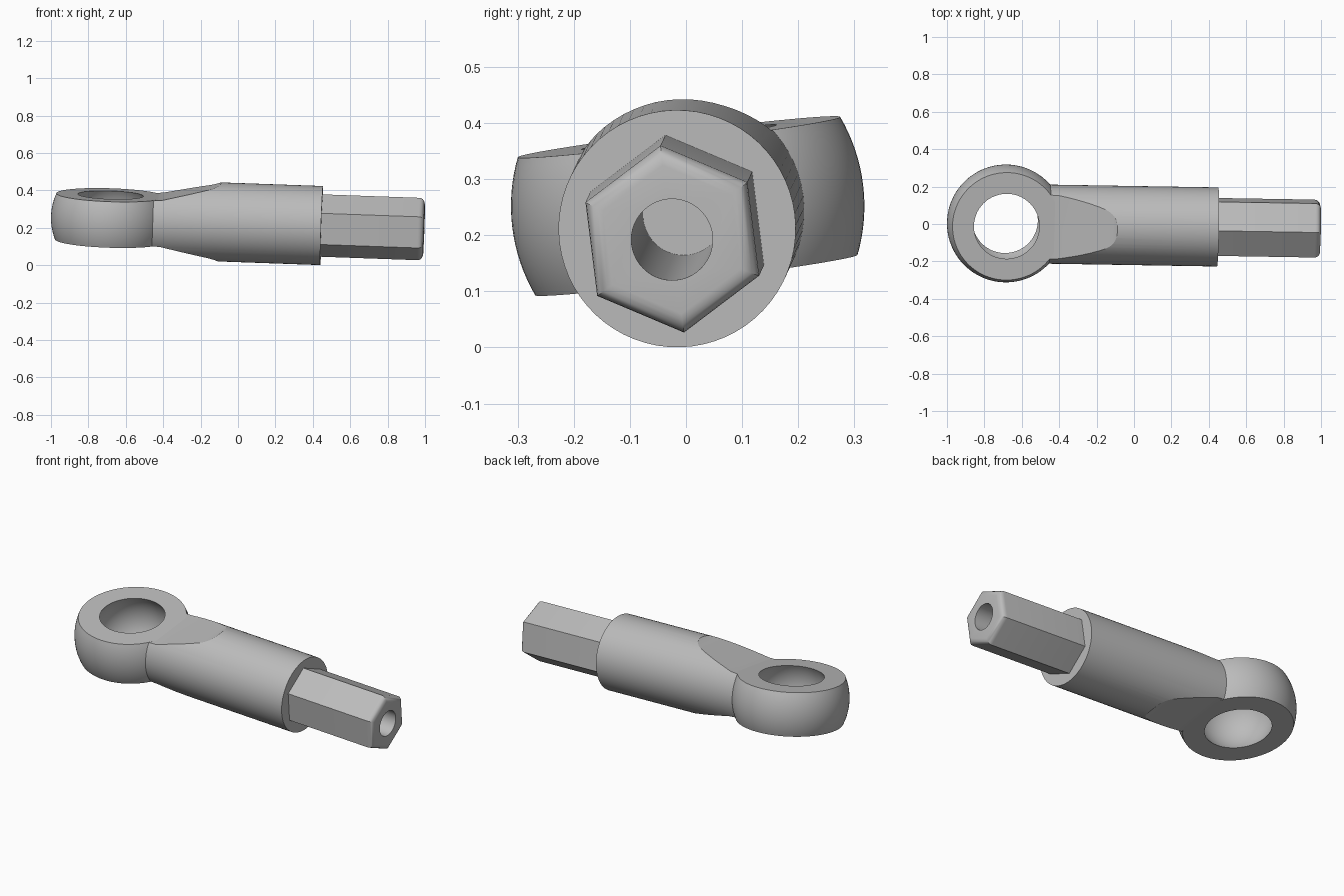
import bpy, bmesh
from math import pi, sin, cos, asin
from mathutils import Matrix, Vector

if "Cube" in bpy.data.objects:
    bpy.data.objects.remove(bpy.data.objects["Cube"], do_unlink=True)

BALL_R, SOCKET_R, HALF = 0.315, 0.2145, 0.124   # eye sphere, socket sphere, half thickness
SHAFT_R, HEX_R, BORE_R = 0.2115, 0.168, 0.0725
SHAFT_START, SHAFT_END, TIP = 0.225, 1.133, 1.681

# The whole part lies slightly rolled, pitched and turned about the eye centre
POSE = (Matrix.Translation((-0.685, 0.003, 0.252)) @ Matrix.Rotation(-0.0166, 4, 'Z')
        @ Matrix.Rotation(0.0356, 4, 'Y') @ Matrix.Rotation(0.124, 4, 'X'))

steel = bpy.data.materials.new("grey_steel")
steel.use_nodes = True
GREY = (0.5, 0.5, 0.5, 1)
steel.diffuse_color = GREY
steel.node_tree.nodes["Principled BSDF"].inputs["Base Color"].default_value = GREY


def make_object(name, bm):
    bmesh.ops.recalc_face_normals(bm, faces=bm.faces)
    mesh = bpy.data.meshes.new(name)
    bm.to_mesh(mesh)
    bm.free()
    mesh.materials.append(steel)
    obj = bpy.data.objects.new(name, mesh)
    bpy.context.collection.objects.link(obj)
    obj.matrix_world = POSE
    return obj


def prism(outline, offset):
    bm = bmesh.new()
    face = bm.faces.new([bm.verts.new(p) for p in outline])
    made = bmesh.ops.extrude_face_region(bm, geom=[face], use_keep_orig=True)["geom"]
    verts = [g for g in made if isinstance(g, bmesh.types.BMVert)]
    bmesh.ops.translate(bm, verts=verts, vec=offset)
    return bm


def ring(x, radius, sides):
    # First corner points straight up
    return [(x, radius * sin(2 * pi * i / sides), radius * cos(2 * pi * i / sides))
            for i in range(sides)]


def boolean(obj, cutter, operation):
    mod = obj.modifiers.new("cut", 'BOOLEAN')
    mod.object, mod.operation, mod.solver = cutter, operation, 'EXACT'
    bpy.context.view_layer.update()
    mesh = bpy.data.meshes.new_from_object(
        obj.evaluated_get(bpy.context.evaluated_depsgraph_get()))
    obj.modifiers.clear()
    obj.data = mesh


def smooth(obj):
    bpy.ops.object.select_all(action='DESELECT')
    obj.select_set(True)
    bpy.context.view_layer.objects.active = obj
    bpy.ops.object.shade_smooth_by_angle(angle=0.5)


def arc(radius, steps):
    # Sphere profile between the two flat faces of the eye
    limit = asin(HALF / radius)
    angles = [limit * (2 * i / steps - 1) for i in range(steps + 1)]
    return [Vector((radius * cos(a), 0, radius * sin(a))) for a in angles]


# Eye: spherical outside, spherical socket, flat top and bottom
bm = bmesh.new()
profile = arc(BALL_R, 16) + arc(SOCKET_R, 16)[::-1]
verts = [bm.verts.new(p) for p in profile]
edges = [bm.edges.new((verts[i - 1], verts[i])) for i in range(len(verts))]
bmesh.ops.spin(bm, geom=verts + edges, cent=(0, 0, 0), axis=(0, 0, 1),
               angle=2 * pi, steps=96, use_merge=True)
bmesh.ops.remove_doubles(bm, verts=bm.verts, dist=0.0001)
eye = make_object("eye", bm)

# Round shaft, flattened above and below towards the eye
shaft = make_object("shaft", prism(ring(SHAFT_START, SHAFT_R, 64),
                                   (SHAFT_END - SHAFT_START, 0, 0)))
upper = [(0.2, 0.121), (0.275, 0.125), (0.53, 0.184), (0.55, 0.19),
         (0.57, 0.198), (0.585, 0.207), (0.6, 0.22), (1.3, 0.22)]
outline = upper + [(x, -z) for x, z in reversed(upper)]
wedge = make_object("wedge_cutter", prism([(x, -0.4, z) for x, z in outline], (0, 0.8, 0)))
boolean(shaft, wedge, 'INTERSECT')

# Hexagonal shank with a rounded end
bm = prism(ring(1.1, HEX_R, 6), (TIP - 1.1, 0, 0))
end_edges = [e for e in bm.edges if all(v.co.x > TIP - 0.01 for v in e.verts)]
bmesh.ops.bevel(bm, geom=end_edges, offset=0.03, segments=5, profile=0.5, affect='EDGES')
shank = make_object("hex_shank", bm)

# Deep blind bore
bore = make_object("bore_cutter", prism(ring(0.43, BORE_R, 48), (1.5, 0, 0)))
for part in (shaft, shank):
    boolean(part, bore, 'DIFFERENCE')

for cutter in (wedge, bore):
    bpy.data.objects.remove(cutter, do_unlink=True)
for part in (eye, shaft, shank):
    smooth(part)
